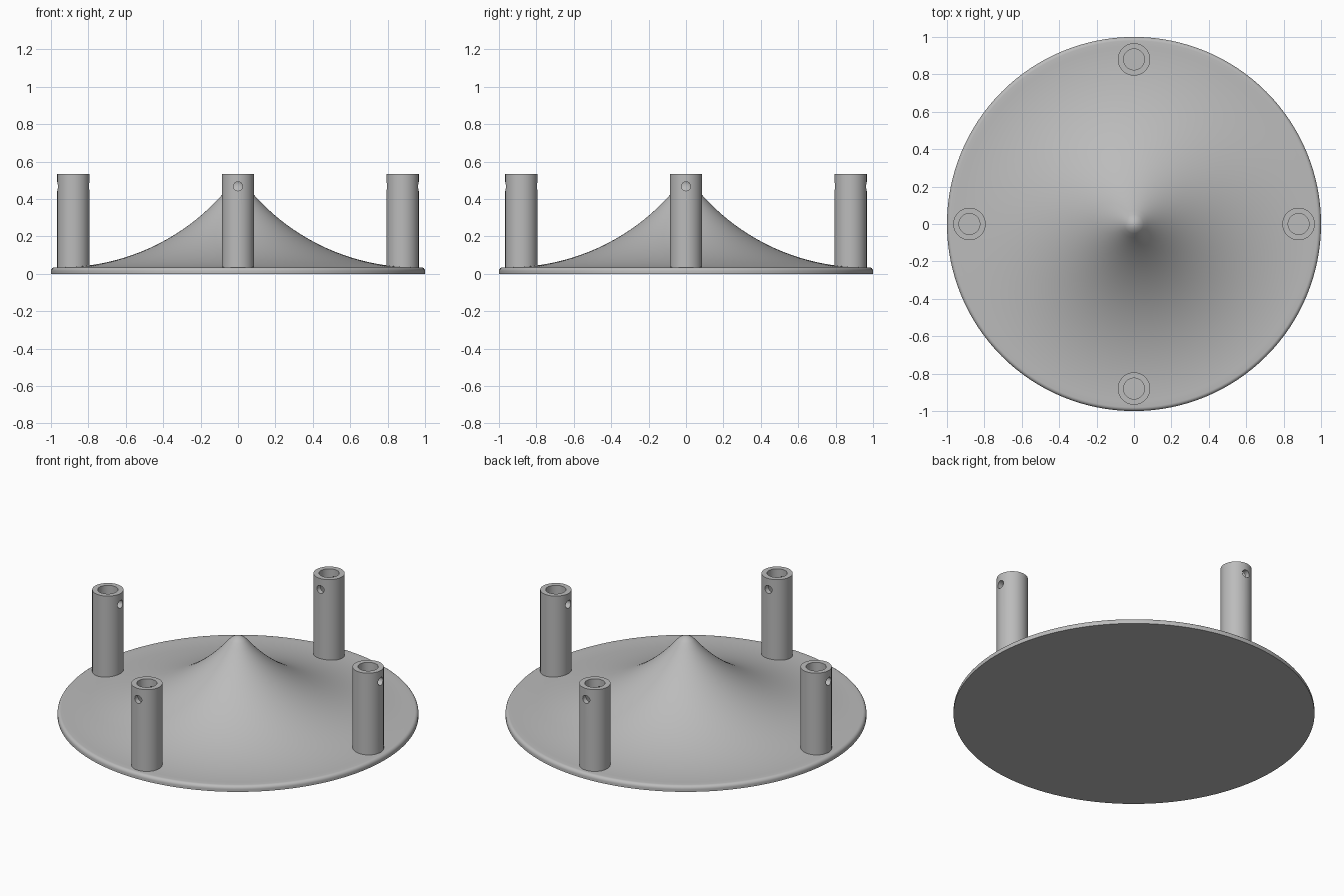
import bpy, bmesh, math
from mathutils import Matrix, Vector

cube = bpy.data.objects.get("Cube")
if cube:
    bpy.data.objects.remove(cube, do_unlink=True)

grey = bpy.data.materials.new("light grey")
grey.use_nodes = True
colour = (0.5, 0.5, 0.5, 1)
grey.diffuse_color = colour
grey.node_tree.nodes["Principled BSDF"].inputs["Base Color"].default_value = colour


def make_object(name, bm):
    bmesh.ops.recalc_face_normals(bm, faces=bm.faces[:])
    mesh = bpy.data.meshes.new(name)
    bm.to_mesh(mesh)
    bm.free()
    mesh.materials.append(grey)
    obj = bpy.data.objects.new(name, mesh)
    bpy.context.collection.objects.link(obj)
    return obj


def lathe(name, profile, steps):
    """Revolve (radius, height) points about the z axis."""
    bm = bmesh.new()
    verts = [bm.verts.new((r, 0, z)) for r, z in profile]
    edges = [bm.edges.new(pair) for pair in zip(verts, verts[1:])]
    bmesh.ops.spin(bm, geom=verts + edges, axis=(0, 0, 1), cent=(0, 0, 0),
                   angle=math.tau, steps=steps, use_duplicate=False)
    bmesh.ops.remove_doubles(bm, verts=bm.verts[:], dist=1e-5)
    return make_object(name, bm)


def smooth(obj):
    bpy.ops.object.select_all(action="DESELECT")
    bpy.context.view_layer.objects.active = obj
    obj.select_set(True)
    bpy.ops.object.shade_smooth_by_angle(angle=math.radians(35))


# Base disc with rounded upper rim, sweeping up to a blunt central peak
TOP, FOOT, ARC = 0.035, 0.95, 1.159
JOIN, TIP = 0.05, 0.025
profile = [(0, 0), (1, 0)]
for i in range(7):
    a = math.radians(90 * i / 6)
    profile.append((0.98 + 0.02 * math.cos(a), 0.015 + 0.02 * math.sin(a)))
for i in range(41):
    r = FOOT + (JOIN - FOOT) * i / 40
    profile.append((r, TOP + ARC - math.sqrt(ARC ** 2 - (FOOT - r) ** 2)))
join_z = profile[-1][1]
for i in range(1, 9):
    r = JOIN * (1 - i / 8)
    profile.append((r, join_z + TIP * (1 - (r / JOIN) ** 2)))
smooth(lathe("base_with_peak", profile, 128))

# Four tubular posts, each drilled through along its radial direction
HEIGHT, OUTER, INNER, HOLE_Z, HOLE_R = 0.535, 0.0865, 0.056, 0.468, 0.024
for i, side in enumerate(("left", "back", "right", "front")):
    post = lathe(side + "_post", [(0, 0.02), (OUTER, 0.02), (OUTER, HEIGHT),
                                  (INNER, HEIGHT), (INNER, 0.05), (0, 0.05)], 64)
    bm = bmesh.new()
    bmesh.ops.create_cone(bm, cap_ends=True, segments=32, radius1=HOLE_R, radius2=HOLE_R, depth=0.4,
                          matrix=Matrix.Translation((0, 0, HOLE_Z)) @ Matrix.Rotation(math.pi / 2, 4, "Y"))
    drill = make_object(side + "_drill", bm)
    drill.hide_render = True
    cut = post.modifiers.new("pin hole", "BOOLEAN")
    cut.operation, cut.solver, cut.object = "DIFFERENCE", "EXACT", drill
    bpy.ops.object.select_all(action="DESELECT")
    bpy.context.view_layer.objects.active = post
    post.select_set(True)
    bpy.ops.object.modifier_apply(modifier=cut.name)
    bpy.data.objects.remove(drill, do_unlink=True)
    smooth(post)
    angle = i * math.pi / 2
    post.location = Vector((math.cos(angle), math.sin(angle), 0)) * 0.88
    post.rotation_euler.z = angle
